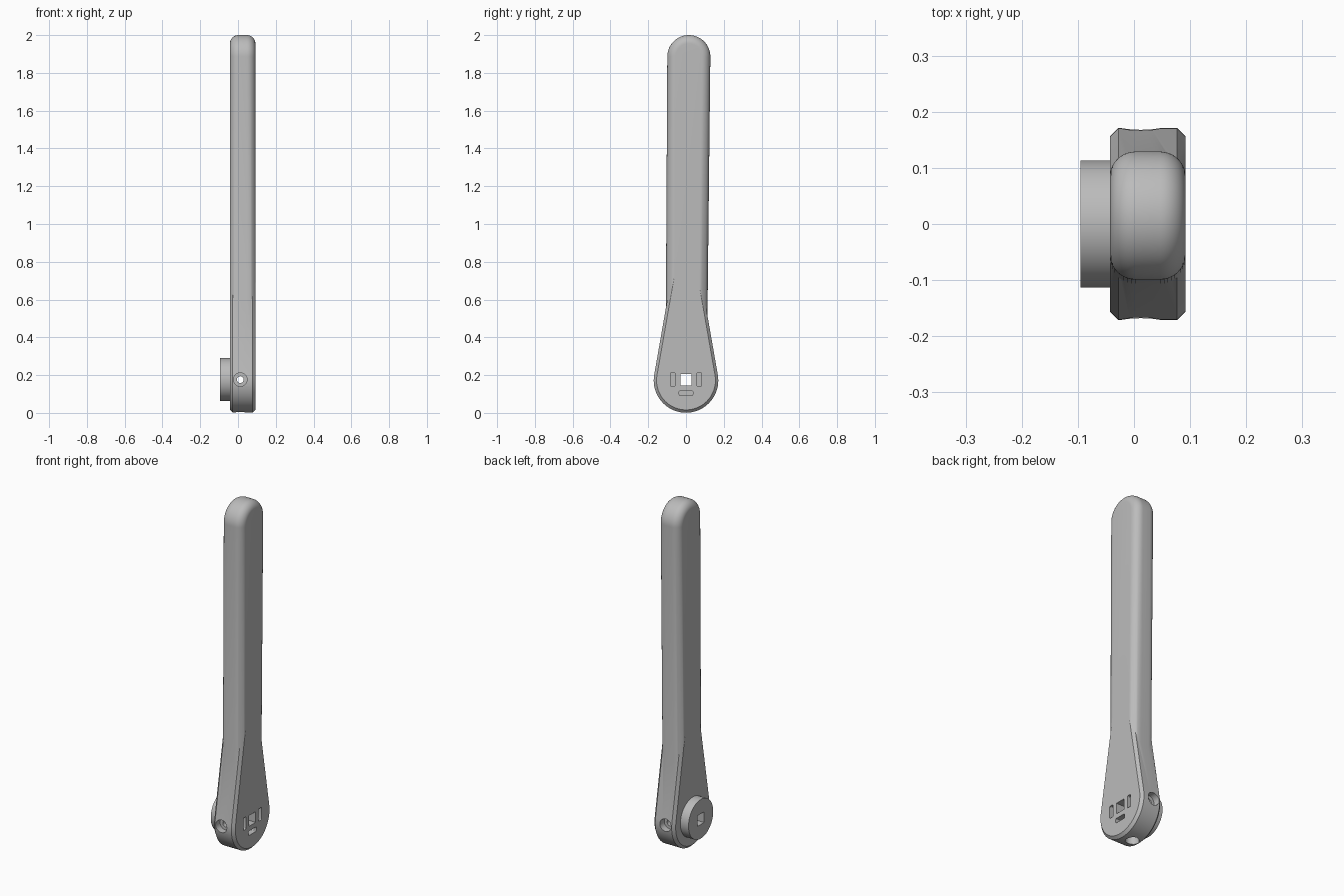
import bpy, bmesh, math
from mathutils import Matrix, Vector

if "Cube" in bpy.data.objects:
    bpy.data.objects.remove(bpy.data.objects["Cube"])

grey = bpy.data.materials.new("mid_grey")
grey.use_nodes = True
colour = (0.5, 0.5, 0.5, 1)
grey.diffuse_color = colour
grey.node_tree.nodes["Principled BSDF"].inputs["Base Color"].default_value = colour

X0, X1 = -0.043, 0.092      # thickness of the crank
ZC = 0.172                  # height of the pivot axis
RH = 0.171                  # head radius
BORE_X = 0.012


def make(name, bm):
    bmesh.ops.recalc_face_normals(bm, faces=bm.faces[:])
    mesh = bpy.data.meshes.new(name)
    bm.to_mesh(mesh)
    bm.free()
    mesh.materials.append(grey)
    ob = bpy.data.objects.new(name, mesh)
    bpy.context.collection.objects.link(ob)
    return ob


def outline(c1, r1, c2, r2, n=40):
    """Outline around two circles (y, z) joined by their tangents."""
    c1, c2 = Vector(c1), Vector(c2)
    axis = (c2 - c1).normalized()
    side = Vector((axis.y, -axis.x))
    a = math.asin((r1 - r2) / (c2 - c1).length)
    pts = []
    for c, r, start, end in ((c2, r2, a, math.pi - a),
                             (c1, r1, math.pi - a, 2 * math.pi + a)):
        for i in range(n + 1):
            t = start + (end - start) * i / n
            pts.append(c + r * (math.cos(t) * side + math.sin(t) * axis))
    return pts


def loft(name, c1, r1, c2, r2, edge, steps, round_edge):
    """Thick plate with a chamfered or rounded rim."""
    half = []
    for i in range(steps + 1):
        t = math.pi / 2 * i / steps
        half.append((edge * (1 - math.cos(t)), edge * (1 - math.sin(t))) if round_edge
                    else (edge * i / steps, edge * (1 - i / steps)))
    rings = [(X0 + d, inset) for d, inset in half]
    rings += [(X1 - d, inset) for d, inset in reversed(half)]
    bm = bmesh.new()
    loops = [[bm.verts.new((x, p.x, p.y)) for p in outline(c1, r1 - s, c2, r2 - s)]
             for x, s in rings]
    for lo, hi in zip(loops, loops[1:]):
        for i in range(len(lo)):
            j = (i + 1) % len(lo)
            bm.faces.new((lo[i], lo[j], hi[j], hi[i]))
    bm.faces.new(loops[0])
    bm.faces.new(loops[-1])
    return make(name, bm)


def cylinder(name, start, end, radius, n=32):
    start, end = Vector(start), Vector(end)
    d = end - start
    m = Matrix.Translation((start + end) / 2) @ d.to_track_quat('Z', 'Y').to_matrix().to_4x4()
    bm = bmesh.new()
    bmesh.ops.create_cone(bm, cap_ends=True, segments=n, radius1=radius,
                          radius2=radius, depth=d.length, matrix=m)
    return make(name, bm)


def slot(name, x0, x1, y, z, wide, tall, corner=0):
    bm = bmesh.new()
    bmesh.ops.create_cube(bm, size=1, matrix=Matrix.Translation(((x0 + x1) / 2, y, z))
                          @ Matrix.Diagonal((x1 - x0, wide, tall, 1)))
    if corner:
        long = [e for e in bm.edges if abs(e.verts[0].co.x - e.verts[1].co.x) > 1e-4]
        bmesh.ops.bevel(bm, geom=long, offset=corner, segments=3, profile=0.5,
                        affect='EDGES')
    return make(name, bm)


def boolean(ob, tool, mode, keep=False):
    bpy.context.view_layer.objects.active = ob
    mod = ob.modifiers.new(mode.lower(), 'BOOLEAN')
    mod.operation, mod.object, mod.solver = mode, tool, 'EXACT'
    bpy.ops.object.modifier_apply(modifier=mod.name)
    if not keep:
        bpy.data.objects.remove(tool)


# Tapered head merged with the rounded, slightly leaning handle
arm = loft("crank_arm", (0, ZC), RH, (0, ZC + 0.65), 0.059, 0.015, 1, False)
handle = loft("handle", (0.003, 0.46), 0.11, (0.015, 1.886), 0.114, 0.045, 10, True)
boolean(arm, handle, 'UNION')

# Round boss behind the head
boss = cylinder("pivot_boss", (-0.095, 0, 0.177), (X0, 0, 0.177), 0.113, 72)

# Square shaft hole through both
shaft = slot("shaft_cutter", -0.2, 0.2, 0, 0.176, 0.06, 0.062)
boolean(boss, shaft, 'DIFFERENCE', keep=True)
boolean(arm, shaft, 'DIFFERENCE')

# Nut pockets beside and below the shaft hole
for y, z, wide, tall in ((-0.07, 0.176, 0.026, 0.072), (0.07, 0.176, 0.026, 0.072),
                         (0, 0.105, 0.072, 0.026)):
    boolean(arm, slot("pocket_cutter", -0.024, 0.2, y, z, wide, tall, 0.006), 'DIFFERENCE')

# Stepped screw holes at the front, back and bottom
centre = Vector((BORE_X, 0, 0.176))
for d in (Vector((0, -1, 0)), Vector((0, 1, 0)), Vector((0, 0, -1))):
    boolean(arm, cylinder("bore_cutter", centre + d * 0.01, centre + d * 0.3, 0.018),
            'DIFFERENCE')
    boolean(arm, cylinder("screw_head_cutter", centre + d * 0.13, centre + d * 0.3, 0.036),
            'DIFFERENCE')

# Smooth shading with crisp edges
bpy.ops.object.select_all(action='DESELECT')
for ob in (arm, boss):
    ob.select_set(True)
bpy.context.view_layer.objects.active = arm
bpy.ops.object.shade_smooth_by_angle(angle=math.radians(25))
